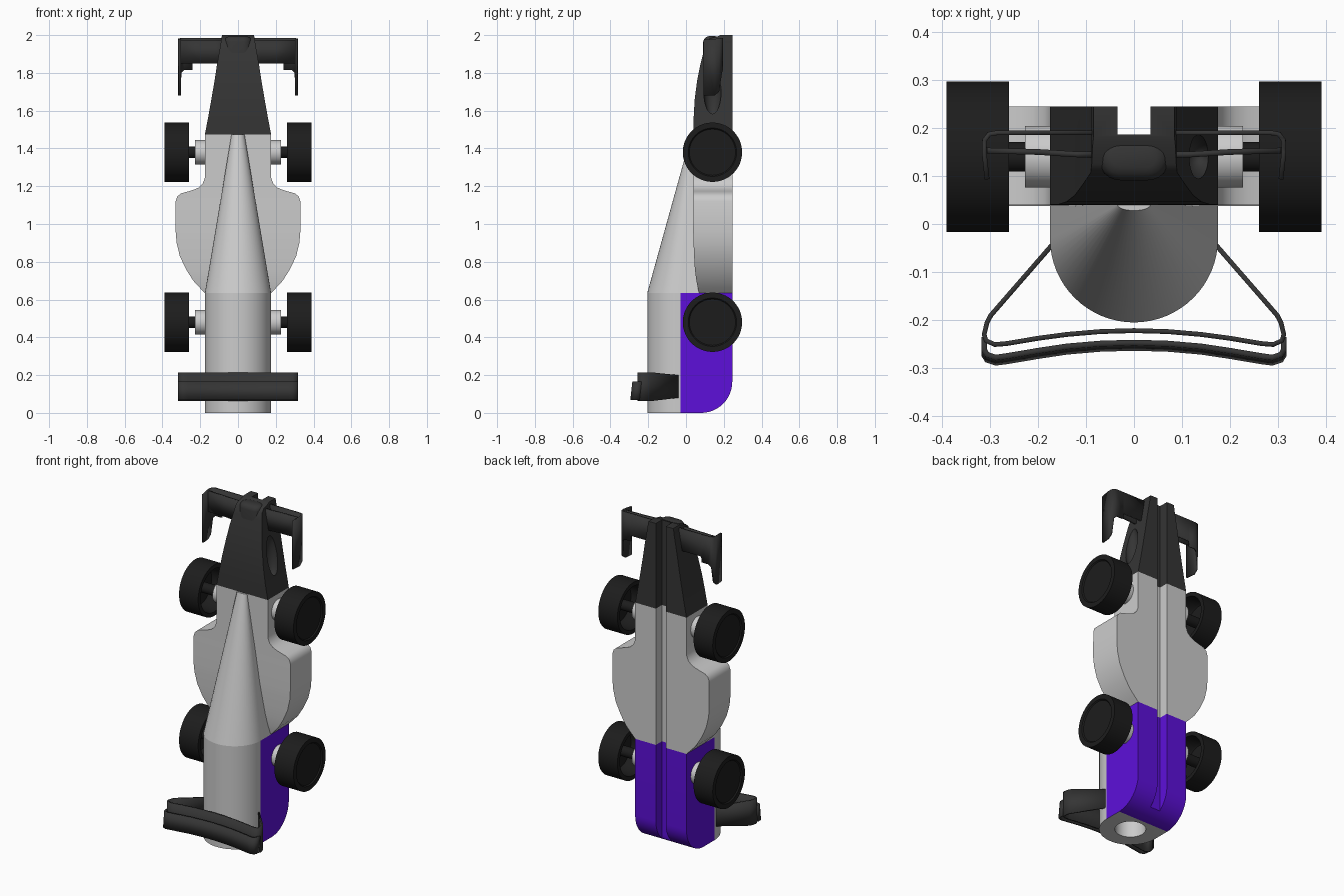
import bpy, bmesh
from math import sin, cos, pi, radians

if "Cube" in bpy.data.objects:
    bpy.data.objects.remove(bpy.data.objects["Cube"])


def material(name, rgb):
    m = bpy.data.materials.new(name)
    m.diffuse_color = (*rgb, 1)
    m.use_nodes = True
    m.node_tree.nodes["Principled BSDF"].inputs["Base Color"].default_value = m.diffuse_color
    return m


DARK = material("dark", (0.035, 0.035, 0.035))
TYRE = material("tyre", (0.012, 0.012, 0.012))
PURPLE = material("purple", (0.11, 0.005, 0.7))


def finish(name, bm, mat=None, angle=35):
    bmesh.ops.recalc_face_normals(bm, faces=bm.faces)
    me = bpy.data.meshes.new(name)
    bm.to_mesh(me)
    bm.free()
    ob = bpy.data.objects.new(name, me)
    bpy.context.collection.objects.link(ob)
    if mat:
        me.materials.append(mat)
    smooth(ob, angle)
    return ob


def smooth(ob, angle=35):
    bpy.ops.object.select_all(action='DESELECT')
    bpy.context.view_layer.objects.active = ob
    ob.select_set(True)
    bpy.ops.object.shade_smooth_by_angle(angle=radians(angle))


def loft(name, sections, mat=None, angle=35):
    """Skin a list of equal-length point rings, capped at both ends."""
    bm = bmesh.new()
    rings = [[bm.verts.new(p) for p in s] for s in sections]
    n = len(rings[0])
    for a, b in zip(rings, rings[1:]):
        for i in range(n):
            j = (i + 1) % n
            bm.faces.new((a[i], a[j], b[j], b[i]))
    bm.faces.new(rings[0])
    bm.faces.new(rings[-1])
    return finish(name, bm, mat, angle)


def slotted(hw, y0, y1, z):
    """Rectangular section with the track groove along its underside."""
    s, ys = 0.034, min(0.186, y1)
    half = [(hw, y0), (hw, y1), (s, y1), (s, ys)]
    return [(x, y, z) for x, y in half] + [(-x, y, z) for x, y in reversed(half)]


def arch(r, yc, rise, ybot, z, n=32):
    """Arched section with straight sides."""
    pts = [(r * cos(pi * i / n), yc - rise * sin(pi * i / n), z) for i in range(n + 1)]
    return [(r, ybot, z)] + pts + [(-r, ybot, z)]


def lathe_x(name, profile, y, z, sx=1, mat=None, n=48):
    """Revolve (x, radius) pairs around an axle parallel to x."""
    return loft(name, [[(sx * x, y + r * cos(2 * pi * i / n), z + r * sin(2 * pi * i / n))
                        for i in range(n)] for x, r in profile], mat)


def ribbon(name, pts, thick, tilt=0.0, mat=DARK):
    """Thin curved plate from (x, y, z_low, z_high) stations."""
    bm = bmesh.new()
    rows = [(bm.verts.new((x, y - tilt, a)), bm.verts.new((x, y, b))) for x, y, a, b in pts]
    for p, q in zip(rows, rows[1:]):
        bm.faces.new((p[0], q[0], q[1], p[1]))
    ob = finish(name, bm, mat)
    mod = ob.modifiers.new("thickness", 'SOLIDIFY')
    mod.thickness = thick
    mod.offset = 0
    return ob


def mirrored(pts):
    return pts + [(-p[0], *p[1:]) for p in reversed(pts) if p[0] > 0]


def cut(ob, cutter):
    mod = ob.modifiers.new("cut", 'BOOLEAN')
    mod.operation = 'DIFFERENCE'
    mod.solver = 'EXACT'
    mod.object = cutter
    bpy.context.view_layer.objects.active = ob
    bpy.ops.object.modifier_apply(modifier=mod.name)


# Rear body: grey arched canister cover over a purple block
cover = loft("rear_cover", [arch(0.175, -0.03, 0.175, -0.03, z)[1:-1] for z in (0, 0.635)])
R = 0.165
rows = [(0.08 + R * sin(a), R - R * cos(a)) for a in [pi / 2 * i / 14 for i in range(15)]]
block = loft("rear_block", [slotted(0.175, -0.03, y, z) for y, z in rows + [(0.245, 0.635)]], PURPLE)

# Canister bore in the tail
bore = loft("bore_cutter", [[(0.087 * cos(2 * pi * i / 40), -0.032 + 0.087 * sin(2 * pi * i / 40), z)
                             for i in range(40)] for z in (-0.05, 0.5)])
bore.hide_render = True
cut(cover, bore)
cut(block, bore)
bpy.data.objects.remove(bore)
block.data.materials.append(None)
for f in block.data.polygons:  # tail face and bore stay grey
    if abs(f.center.x) < 0.15 and f.center.y < 0.08:
        f.material_index = 1
smooth(cover)
smooth(block)

# Middle chassis with side pods: (z, half width, top height)
pods = [(.635, .175, .07), (.66, .20, .063), (.70, .237, .055), (.76, .275, .047), (.83, .308, .043),
        (.90, .325, .04), (.96, .33, .038), (1.12, .33, .04), (1.145, .322, .04), (1.162, .302, .04),
        (1.172, .265, .04), (1.18, .238, .04), (1.192, .21, .04), (1.213, .187, .04),
        (1.245, .175, .04), (1.475, .175, .04)]
loft("chassis_side_pods", [slotted(w, y, 0.245, z) for z, w, y in pods])

# Tapering engine cowl
loft("engine_cowl", [arch(0.175, -0.03, 0.175, 0.10, 0.635), arch(0.034, 0.04, 0.012, 0.10, 1.475)], angle=25)

# Nose
nose_rows = [(1.475, .175, .04), (1.57, .157, .041), (1.66, .141, .046), (1.76, .124, .059),
             (1.845, .111, .076), (1.92, .098, .095), (1.965, .09, .107), (1.982, .088, .125),
             (1.992, .086, .165), (2.0, .084, .182)]
nose = loft("nose", [slotted(w, y, 0.245, z) for z, w, y in nose_rows], DARK)
for sx in (-1, 1):  # side hollows
    bm = bmesh.new()
    bmesh.ops.create_uvsphere(bm, u_segments=24, v_segments=14, radius=1)
    for v in bm.verts:
        v.co = (sx * (0.135 + 0.045 * v.co.x), 0.14 + 0.046 * v.co.y, 1.70 + 0.13 * v.co.z)
    scoop = finish("scoop_cutter", bm)
    scoop.hide_render = True
    cut(nose, scoop)
    bpy.data.objects.remove(scoop)
smooth(nose)


def stadium(k, z, n=12):
    r, d = 0.047 - k, 0.028
    arc = [(-pi / 2 + pi * i / n) for i in range(n + 1)]
    right = [(d + r * cos(a), 0.138 + r * sin(a), z) for a in arc]
    return right + [(-x, y, z) for x, y, z in reversed(right)]


loft("nose_tip", [stadium(0, 1.82), stadium(0, 1.965), stadium(.004, 1.978),
                  stadium(.013, 1.988), stadium(.028, 1.994)], DARK)

# Wheels, bosses and axles
tyre = [(.36, .03), (.36, .118), (.35, .125), (.26, .132), (.26, .157), (.39, .157),
        (.39, .128), (.383, .122), (.383, .02)]
for end, z in (("rear", 0.48), ("front", 1.38)):
    for side, sx in (("right", 1), ("left", -1)):
        lathe_x(f"{end}_{side}_wheel", tyre, 0.14, z, sx, TYRE, 64)
        lathe_x(f"{end}_{side}_boss", [(.15, .064), (.227, .064)], 0.14, z, sx)
        lathe_x(f"{end}_{side}_axle", [(.2, .031), (.365, .031)], 0.14, z, sx, TYRE, 24)

# Front wing: main plane curling into an end plate, plus a second plane
for side, sx in (("right", 1), ("left", -1)):
    main = [(.06, .19, 1.85, 1.985), (.24, .19, 1.85, 1.985), (.242, .19, 1.815, 1.985),
            (.285, .19, 1.815, 1.985), (.302, .187, 1.80, 1.984), (.311, .175, 1.70, 1.982),
            (.312, .15, 1.68, 1.98), (.306, .093, 1.68, 1.975)]
    second = [(.06, .145, 1.85, 1.975), (.12, .145, 1.85, 1.975), (.2, .15, 1.85, 1.975), (.306, .153, 1.85, 1.975)]
    ribbon(f"front_wing_{side}", [(sx * p[0], *p[1:]) for p in main], 0.01)
    ribbon(f"front_flap_{side}", [(sx * p[0], *p[1:]) for p in second], 0.012)

# Rear wing: support band joined to the body, and the outer flap
band = [(.17, -.043), (.298, -.19), (.306, -.205), (.312, -.23), (.308, -.243), (.29, -.251),
        (.265, -.249), (.2, -.238), (.14, -.23), (.07, -.224), (0, -.222)]
ribbon("rear_wing_band", mirrored([(x, y, .08 if i == 0 else .062, .2 if i == 0 else .215)
                                   for i, (x, y) in enumerate(band)]), 0.01)
flap = [(.312, -.235), (.312, -.262), (.306, -.272), (.288, -.278), (.265, -.275), (.2, -.264),
        (.14, -.255), (.07, -.249), (0, -.247)]
ribbon("rear_wing_flap", mirrored([(x, y, .068, .165) for x, y in flap]), 0.012, tilt=0.011)
